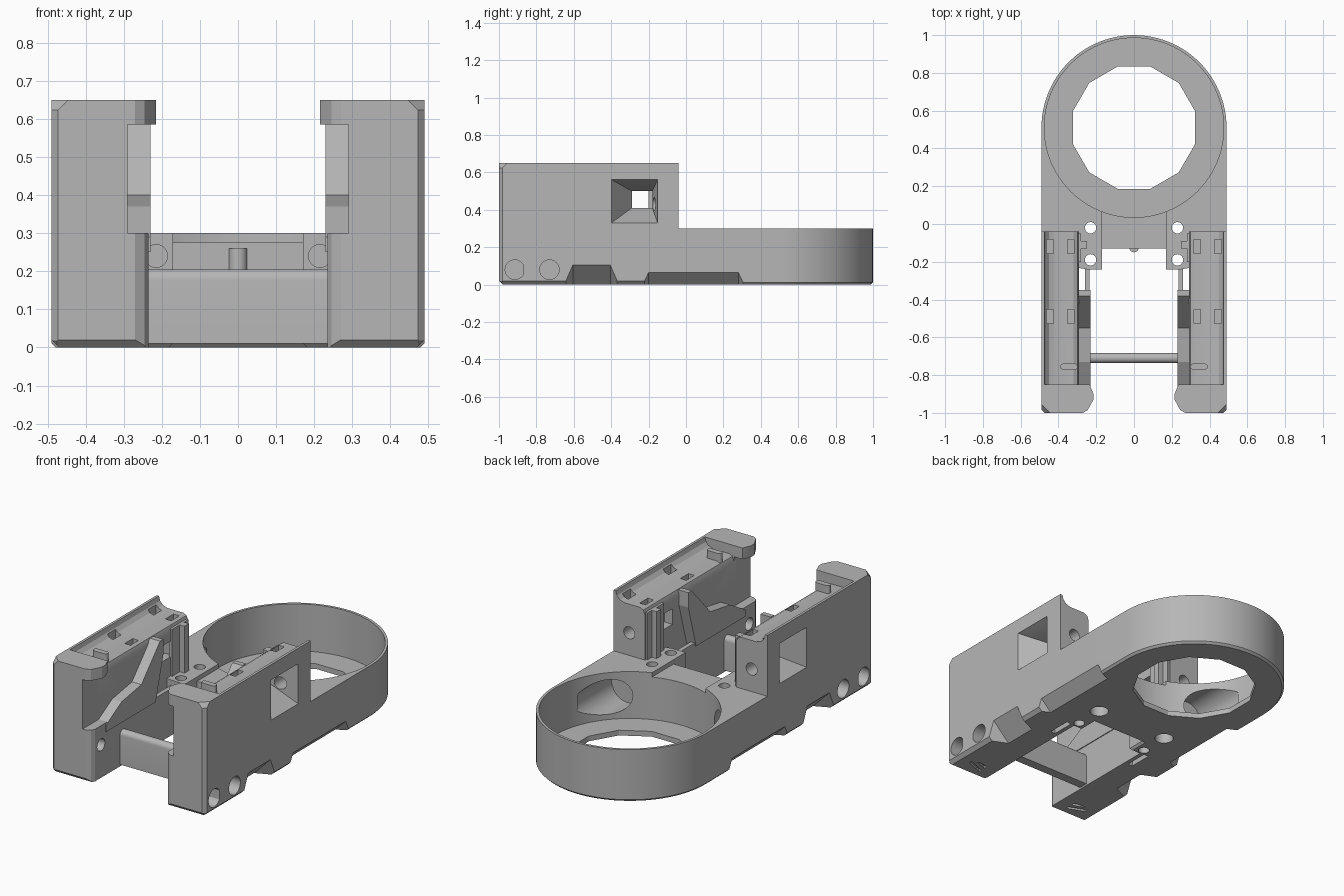
import bpy, bmesh, math
from mathutils import Vector

cube = bpy.data.objects.get("Cube")
if cube:
    bpy.data.objects.remove(cube, do_unlink=True)

grey = bpy.data.materials.new("plain_grey")
grey.use_nodes = True
grey.diffuse_color = (0.47, 0.47, 0.47, 1)
grey.node_tree.nodes["Principled BSDF"].inputs["Base Color"].default_value = (0.47, 0.47, 0.47, 1)


def finish(name, bm):
    bmesh.ops.recalc_face_normals(bm, faces=bm.faces)
    me = bpy.data.meshes.new(name)
    bm.to_mesh(me)
    bm.free()
    me.materials.append(grey)
    ob = bpy.data.objects.new(name, me)
    bpy.context.collection.objects.link(ob)
    return ob


def prism(name, pts, axis, a, b, bottom_bevel=0, chops=()):
    """Extrude a 2D outline along an axis; chops are (point, normal) planes."""
    place = {"x": lambda p, t: (t, p[0], p[1]),
             "y": lambda p, t: (p[0], t, p[1]),
             "z": lambda p, t: (p[0], p[1], t)}[axis]
    bm = bmesh.new()
    low = [bm.verts.new(place(p, a)) for p in pts]
    high = [bm.verts.new(place(p, b)) for p in pts]
    bm.faces.new(low)
    bm.faces.new(high)
    for i in range(len(pts)):
        j = (i + 1) % len(pts)
        bm.faces.new((low[i], low[j], high[j], high[i]))
    bmesh.ops.recalc_face_normals(bm, faces=bm.faces)
    if bottom_bevel:
        edges = [e for e in bm.edges if all(abs(v.co.z) < 1e-5 for v in e.verts)]
        bmesh.ops.bevel(bm, geom=edges, offset=bottom_bevel, segments=1, affect="EDGES")
    for point, normal in chops:
        geom = bm.verts[:] + bm.edges[:] + bm.faces[:]
        cut_geom = bmesh.ops.bisect_plane(bm, geom=geom, plane_co=point, plane_no=normal,
                                          clear_outer=True)["geom_cut"]
        bmesh.ops.holes_fill(bm, edges=[e for e in cut_geom if isinstance(e, bmesh.types.BMEdge)])
    return finish(name, bm)


def box(name, x0, x1, y0, y1, z0, z1):
    return prism(name, [(x0, y0), (x1, y0), (x1, y1), (x0, y1)], "z", z0, z1)


def disc(cx, cy, r, n=32, turn=0):
    return [(cx + r * math.cos(turn + math.tau * i / n),
             cy + r * math.sin(turn + math.tau * i / n)) for i in range(n)]


def hull(name, points):
    bm = bmesh.new()
    for p in points:
        bm.verts.new(p)
    bmesh.ops.convex_hull(bm, input=bm.verts[:])
    return finish(name, bm)


def cut(target, cutter):
    mod = target.modifiers.new("cut", "BOOLEAN")
    mod.operation, mod.solver, mod.object = "DIFFERENCE", "EXACT", cutter
    cutter.hide_render = True
    bpy.context.view_layer.objects.active = target
    bpy.ops.object.modifier_apply(modifier=mod.name)
    bpy.data.objects.remove(cutter, do_unlink=True)


def mirror(ob):
    mod = ob.modifiers.new("mirror", "MIRROR")
    mod.use_axis[0] = True
    bpy.context.view_layer.objects.active = ob
    bpy.ops.object.modifier_apply(modifier=mod.name)


def smooth(ob):
    bpy.ops.object.select_all(action="DESELECT")
    ob.select_set(True)
    bpy.context.view_layer.objects.active = ob
    bpy.ops.object.shade_smooth_by_angle(angle=math.radians(25))


def edge_relief(s, y0, y1, h, slope):
    """Sloped pocket along the lower outer edge."""
    pts = [(s * 0.5, y, -0.01) for y in (y0, y1)]
    pts += [(s * 0.5, y, h) for y in (y0 + slope, y1 - slope)]
    pts += [(s * (0.49 - h), y, -0.01) for y in (y0 + slope, y1 - slope)]
    return hull("relief_cutter", pts)


RELIEFS = [(-0.66, -0.35, 0.115, 0.055), (-0.24, 0.32, 0.075, 0.04)]
RING_Y = 0.51

# Base plate with round cup
outline = [(0.49 * math.cos(math.pi * i / 48), RING_Y + 0.49 * math.sin(math.pi * i / 48))
           for i in range(49)]
outline += [(-0.49, -0.2), (-0.25, -0.24), (-0.17, -0.24), (-0.17, -0.13),
            (0.17, -0.13), (0.17, -0.24), (0.25, -0.24), (0.49, -0.2)]
base = prism("base_and_cup", outline, "z", 0, 0.3, bottom_bevel=0.012)
cut(base, prism("cup_cutter", disc(0, RING_Y, 0.475, 96), "z", 0.03, 0.4))
cut(base, prism("floor_cutter", disc(0, RING_Y, 0.335, 12, math.pi / 12), "z", -0.1, 0.1))
cut(base, box("bridge_cutter", -0.17, 0.17, -0.2, 0.07, 0.275, 0.4))
for s in (-1, 1):
    for y in (-0.02, -0.19):
        cut(base, prism("screw_cutter", disc(s * 0.23, y, 0.03), "z", -0.1, 0.4))
    cut(base, prism("recess_cutter", disc(s * 0.23, -0.02, 0.05), "z", -0.1, 0.06))
    cut(base, prism("tunnel_cutter", disc(s * 0.36, 0.16, 0.1, 40), "y", 0.02, 0.35))
    cut(base, prism("front_hole_cutter", disc(s * 0.215, 0.24, 0.03), "y", -0.3, -0.16))
    for r in RELIEFS:
        cut(base, edge_relief(s, *r))
smooth(base)

# Side towers with a hollowed top edge
section = [(0.49, 0.02), (0.49, 0.65), (0.475, 0.65), (0.468, 0.625), (0.45, 0.605),
           (0.42, 0.595), (0.32, 0.595), (0.3, 0.585), (0.29, 0.56), (0.29, 0), (0.47, 0)]
tower = prism("side_tower", section, "y", -0.87, -0.04)
cut(tower, hull("window_cutter",
                [(0.5, y, z) for y in (-0.405, -0.15) for z in (0.325, 0.565)] +
                [(0.34, y, z) for y in (-0.29, -0.18) for z in (0.41, 0.5)]))
cut(tower, box("window_slot_cutter", 0.25, 0.36, -0.29, -0.18, 0.41, 0.5))
cut(tower, prism("cable_cutter", disc(0.39, 0.43, 0.035), "y", -0.3, 0.1))
for y in (-0.12, -0.49):
    for x in (0.335, 0.445):
        cut(tower, box("socket_cutter", x - 0.018, x + 0.018, y - 0.037, y + 0.037, 0.53, 0.7))
cut(tower, prism("side_hole_cutter", disc(-0.73, 0.08, 0.052), "x", 0.4, 0.6))
for r in RELIEFS:
    cut(tower, edge_relief(1, *r))
mirror(tower)
smooth(tower)

# Front end caps with chamfered corners
foot = [(0.49, -0.85), (0.49, -0.982), (0.472, -1), (0.27, -1), (0.245, -0.985),
        (0.215, -0.93), (0.215, -0.9), (0.235, -0.85)]
chops = [((0.49, -0.955, 0.65), (1, -1, 1)), ((0.49, -0.965, 0), (1, -1, -1)),
         ((0.49, -0.9, 0.02), (1, 0, -1)), ((0.4, -1, 0.02), (0, -1, -1))]
cap = prism("front_cap", foot, "z", 0, 0.65, chops=[(Vector(p), Vector(n)) for p, n in chops])
cut(cap, box("cap_slot_cutter", 0.1, 0.29, -1.1, -0.8, 0.3, 0.585))
cut(cap, box("lower_trim_cutter", 0.1, 0.235, -1.1, -0.8, -0.1, 0.31))
cut(cap, prism("inner_hole_cutter", disc(-0.91, 0.19, 0.035), "x", 0.2, 0.32))
cut(cap, prism("side_hole_cutter", disc(-0.915, 0.08, 0.052), "x", 0.4, 0.6))
for k in (-1, 0, 1):
    y = -0.9 + 0.045 * k
    cut(cap, prism("grip_cutter", [(0.31, y), (0.41, y + 0.04), (0.41, y + 0.06), (0.31, y + 0.02)],
                   "z", -0.1, 0.015))
mirror(cap)
smooth(cap)

# Sloped inner arms
arm = prism("inner_arm", [(-0.87, 0.25), (-0.42, 0.25), (-0.35, 0.5), (-0.35, 0.585),
                          (-0.38, 0.585), (-0.55, 0.4), (-0.73, 0.37), (-0.87, 0.29)],
            "x", 0.23, 0.295)
mirror(arm)

# Thin lower inner walls
wall = box("inner_wall", 0.235, 0.26, -0.87, -0.22, 0.0, 0.27)
mirror(wall)
floor = box("inner_ledge", 0.25, 0.3, -0.87, -0.36, 0.0, 0.03)
mirror(floor)

# Rear guide posts in a T shape
post = prism("guide_post", [(0.3, -0.2), (0.3, -0.05), (0.28, -0.05), (0.28, -0.09),
                            (0.25, -0.09), (0.25, -0.13), (0.28, -0.13), (0.28, -0.2)],
             "z", 0.25, 0.57)
mirror(post)

# Raised tabs on tower tops
tab = prism("top_tab", disc(0.315, -0.755, 0.016, 16)[4:13] + disc(0.375, -0.755, 0.016, 16)[12:]
            + disc(0.375, -0.755, 0.016, 16)[:5], "z", 0.57, 0.64)
mirror(tab)
smooth(tab)

# Cross bar with rounded top
rounded = [(-0.71 + 0.027 * math.cos(math.pi * i / 12), 0.178 + 0.027 * math.sin(math.pi * i / 12))
           for i in range(13)]
bar = prism("cross_bar", rounded + [(-0.737, 0.01), (-0.683, 0.01)], "x", -0.25, 0.25)
smooth(bar)

# Small pin on the bridge
pin = prism("bridge_pin", disc(0, -0.125, 0.025, 16), "z", 0.12, 0.26)
smooth(pin)
